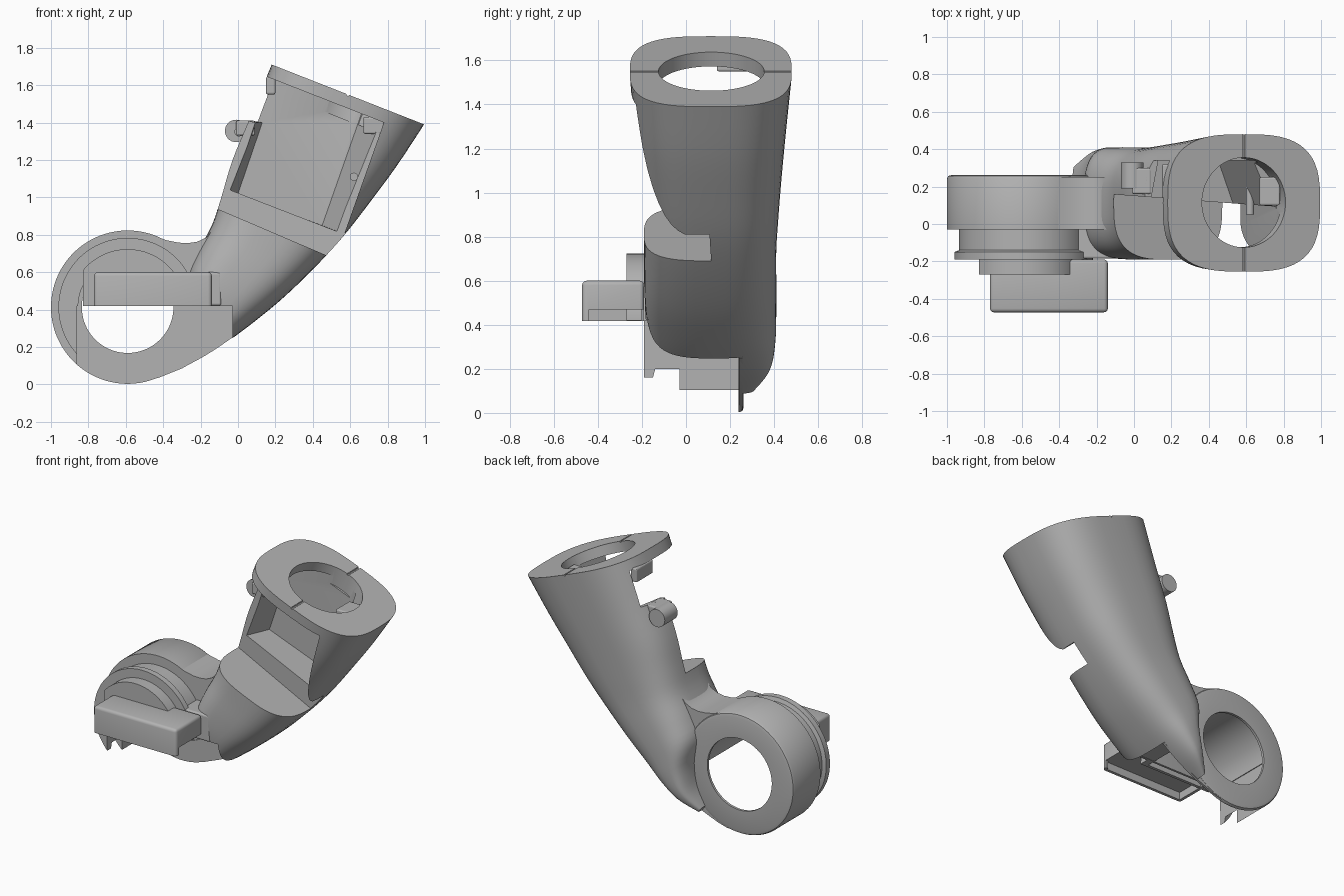
import bpy, bmesh, math
from mathutils import Vector

if "Cube" in bpy.data.objects:
    bpy.data.objects.remove(bpy.data.objects["Cube"])

grey = bpy.data.materials.new("plain_grey")
grey.use_nodes = True
COLOUR = (0.45, 0.45, 0.45, 1)
grey.diffuse_color = COLOUR
grey.node_tree.nodes["Principled BSDF"].inputs["Base Color"].default_value = COLOUR


def make(name, bm):
    bmesh.ops.recalc_face_normals(bm, faces=bm.faces[:])
    mesh = bpy.data.meshes.new(name)
    bm.to_mesh(mesh)
    bm.free()
    obj = bpy.data.objects.new(name, mesh)
    bpy.context.collection.objects.link(obj)
    mesh.materials.append(grey)
    return obj


def skin(name, rings, wrap=False):
    """Join rings of points into one closed surface."""
    bm = bmesh.new()
    loops = [[bm.verts.new(p) for p in ring] for ring in rings]
    n = len(loops[0])
    pairs = list(zip(loops, loops[1:]))
    if wrap:
        pairs.append((loops[-1], loops[0]))
    else:
        bm.faces.new(loops[0])
        bm.faces.new(loops[-1])
    for a, b in pairs:
        for i in range(n):
            j = (i + 1) % n
            bm.faces.new((a[i], a[j], b[j], b[i]))
    return make(name, bm)


def prism(name, outline, y0, y1):
    return skin(name, [[(x, y, z) for x, z in outline] for y in (y0, y1)])


def box(name, x0, x1, y0, y1, z0, z1, bevel=0):
    obj = prism(name, [(x0, z0), (x1, z0), (x1, z1), (x0, z1)], y0, y1)
    if bevel:
        mod = obj.modifiers.new("round", 'BEVEL')
        mod.width, mod.segments = bevel, 3
        apply(obj, mod)
    return obj


def rod(name, centre, axis, radius, length, sides=48):
    bm = bmesh.new()
    bmesh.ops.create_cone(bm, cap_ends=True, segments=sides, radius1=radius,
                          radius2=radius, depth=length)
    turn = Vector((0, 0, 1)).rotation_difference(Vector(axis)).to_matrix()
    bmesh.ops.rotate(bm, verts=bm.verts[:], matrix=turn)
    bmesh.ops.translate(bm, verts=bm.verts[:], vec=centre)
    return make(name, bm)


def apply(obj, mod):
    bpy.context.view_layer.objects.active = obj
    bpy.ops.object.modifier_apply(modifier=mod.name)


def cut(obj, *cutters):
    for cutter in cutters:
        mod = obj.modifiers.new("cut", 'BOOLEAN')
        mod.operation, mod.solver, mod.object = 'DIFFERENCE', 'EXACT', cutter
        apply(obj, mod)
        bpy.data.objects.remove(cutter)


def smooth(obj, angle=32):
    bpy.ops.object.select_all(action='DESELECT')
    obj.select_set(True)
    bpy.context.view_layer.objects.active = obj
    bpy.ops.object.shade_smooth_by_angle(angle=math.radians(angle))


def blend(rows, steps=4):
    """Catmull-Rom rows in between the given ones."""
    out = []
    for i in range(len(rows) - 1):
        p = [rows[max(i - 1, 0)], rows[i], rows[i + 1], rows[min(i + 2, len(rows) - 1)]]
        for s in range(steps):
            t = s / steps
            out.append([b + t / 2 * (c - a + t * (2*a - 5*b + 4*c - d + t * (3*(b - c) + d - a)))
                        for a, b, c, d in zip(*p)])
    return out + [list(rows[-1])]


def tube(name, rows, sides=56, power=3):
    rings = []
    for lx, lz, rx, rz, yf, yb in blend(rows):
        ring = []
        for k in range(sides):
            t = 2 * math.pi * k / sides
            u, v = (math.copysign(abs(w) ** (2 / power), w) for w in (math.cos(t), math.sin(t)))
            ring.append(((lx + rx + u * (rx - lx)) / 2, (yf + yb + v * (yb - yf)) / 2,
                         (lz + rz + u * (rz - lz)) / 2))
        rings.append(ring)
    return skin(name, rings)


# Arm shell: left x, z, right x, z, front y, back y of each section
sections = [(0.18, 1.71, 0.995, 1.39, -0.255, 0.48),
            (0.07, 1.44, 0.85, 1.17, -0.235, 0.455),
            (-0.03, 1.2, 0.71, 0.98, -0.215, 0.435),
            (-0.09, 1.0, 0.57, 0.8, -0.195, 0.42),
            (-0.14, 0.85, 0.42, 0.635, -0.19, 0.41),
            (-0.22, 0.7, 0.25, 0.47, -0.19, 0.41),
            (-0.27, 0.57, 0.1, 0.345, -0.18, 0.41),
            (-0.25, 0.4, -0.04, 0.24, -0.15, 0.405),
            (-0.27, 0.25, -0.17, 0.155, -0.1, 0.38),
            (-0.33, 0.13, -0.3, 0.085, 0.0, 0.31)]
arm = tube("arm_shell", sections)

# Front opening above a flat sill, with a side notch
rim = [(-0.3, 1.02), (0.8, 0.55), (0.8, 0.81), (0.57, 0.81), (0.78, 1.4),
       (0.154, 1.645), (-0.2, 1.785)]
opening = skin("opening", [[(x, -0.4, z) for x, z in rim],
                           [(x, 0.15 - 0.075 * x, z) for x, z in rim]])

# Deep tapered pocket behind a web, open to the side under the flange
pocket_front = [(-0.065, 1.05), (0.55, 0.81), (0.78, 1.4), (0.154, 1.645),
                (-0.1, 1.745), (-0.1, 1.44), (0.075, 1.4)]
pocket_back = [(0.0, 1.02), (0.45, 0.85), (0.66, 1.447), (0.154, 1.645),
               (-0.1, 1.745), (-0.1, 1.44), (0.13, 1.4)]
pocket = skin("pocket", [[(x, y, z) for x, z in outline]
                         for outline, y in ((pocket_front, 0.05), (pocket_back, 0.34))])

# Hollow lower end, open beside the elbow
inner = []
for lx, lz, rx, rz, yf, yb in sections[5:9]:
    inset = (Vector((rx, rz)) - Vector((lx, lz))).normalized() * 0.03
    inner.append((lx + inset.x, lz + inset.y, rx - inset.x, rz - inset.y, yf + 0.03, 0.23))
hollow = tube("hollow", inner)
clearance = box("clearance", -1, -0.03, -1, 0.24, -1, 0.42)

# Bore and seam in the top flange
axis = Vector((0.365, 0, 0.931))
top = Vector((0.587, 0.115, 1.55))
bore = rod("bore", top, axis, 0.24, 0.26, 64)
cut(arm, opening, pocket, hollow, clearance, bore)
seam = rod("seam", top, (0, 1, 0), 0.008, 1, 8)
cut(arm, seam)
smooth(arm)

# Elbow housing: stepped drum with a blind bore, turned about the y axis (radius, y)
CX, CZ = -0.59, 0.413
profile = [(0.245, 0.262), (0.385, 0.262), (0.403, 0.257), (0.41, 0.245),
           (0.41, -0.03), (0.345, -0.03), (0.345, -0.14), (0.37, -0.15),
           (0.37, -0.19), (0.31, -0.19), (0.31, -0.27), (0.002, -0.27),
           (0.002, -0.25), (0.265, -0.25), (0.265, 0.245), (0.245, 0.245)]
TURNS = 96
rings = []
for k in range(TURNS):
    a = 2 * math.pi * (k + 0.5) / TURNS
    rings.append([(CX + r * math.cos(a), y, CZ + r * math.sin(a)) for r, y in profile])
elbow = skin("elbow_housing", rings, wrap=True)
cut(elbow, box("lower_cut", -0.86, 1, -1, 0.238, -1, 0.42),
    box("step_cut", -2, -0.83, -1, -0.191, -1, 1))
smooth(elbow)

# Plate that carries the ring's back face across to the arm
prism("back_plate", [(-0.5, 0.015), (-0.42, 0.037), (-0.3, 0.085), (-0.16, 0.165),
                     (-0.03, 0.25), (-0.03, 0.45), (-0.3, 0.45), (-0.32, 0.3),
                     (-0.42, 0.18)], 0.24, 0.256)

# Curved neck between elbow and arm
neck = prism("neck", [(-0.47, 0.8), (-0.38, 0.77), (-0.32, 0.758), (-0.27, 0.755),
                      (-0.22, 0.762), (-0.17, 0.785), (-0.12, 0.845), (-0.1, 0.9),
                      (0.0, 0.86), (0.08, 0.8), (0.0, 0.55), (-0.04, 0.42),
                      (-0.25, 0.42), (-0.25, 0.55), (-0.3, 0.66), (-0.4, 0.75)], -0.03, 0.25)
smooth(neck)
box("neck_block", -0.3, -0.09, -0.185, -0.01, 0.42, 0.6, 0.012)

# Front cover with a recessed underside and a gap in its inner end
cover = box("front_cover", -0.77, -0.14, -0.472, -0.19, 0.3, 0.6, 0.02)
cut(cover, box("cover_inside", -0.75, -0.16, -0.452, -0.205, 0.2, 0.47),
    box("cover_gap", -0.2, 0, -0.44, -0.1, 0.2, 0.47),
    box("cover_base", -1, 0, -1, 0, 0, 0.418))
smooth(cover)

# Side clip with a pierced round tab
tab = rod("clip_tab", (-0.01, 0.26, 1.355), (0, 1, 0), 0.06, 0.14, 32)
cut(tab, rod("tab_hole", (0.005, 0.2, 1.35), (0, 1, 0), 0.022, 0.06, 16))
smooth(tab)
box("clip_arm", -0.01, 0.09, 0.16, 0.3, 1.33, 1.41, 0.01)

# Fixing details inside the opening
smooth(rod("fixing_pin", (0.62, 0.2, 1.11), (0, 1, 0), 0.022, 0.3, 20))
box("latch_block", 0.67, 0.78, 0.1, 0.25, 1.34, 1.43, 0.01)
box("flange_lug", 0.15, 0.2, 0.14, 0.32, 1.55, 1.645, 0.01)
